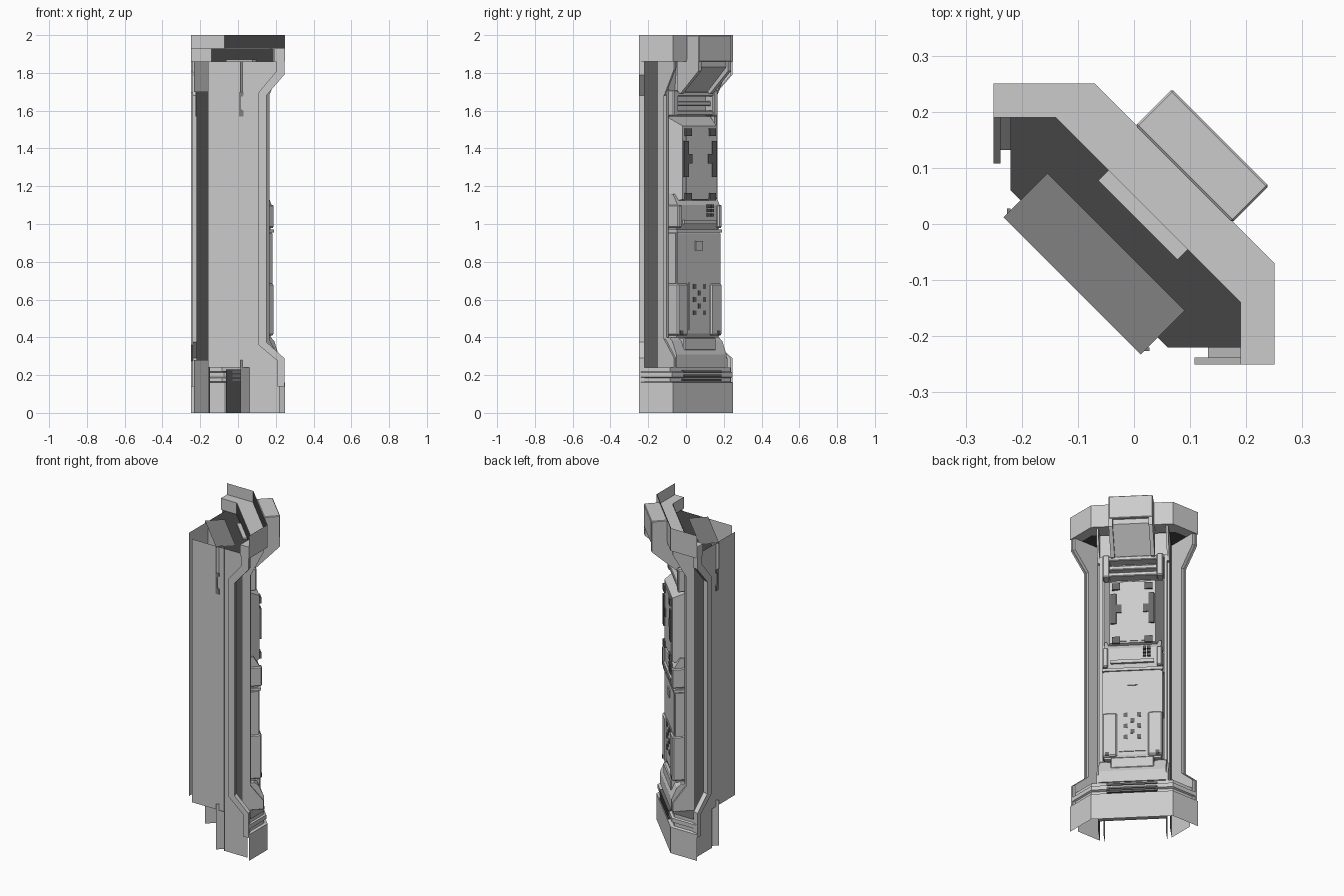
import bpy, bmesh, math

if "Cube" in bpy.data.objects:
    bpy.data.objects.remove(bpy.data.objects["Cube"])

R = math.sqrt(0.5)


def material(name, g):
    m = bpy.data.materials.new(name)
    m.diffuse_color = (g, g, g, 1)
    m.use_nodes = True
    m.node_tree.nodes["Principled BSDF"].inputs["Base Color"].default_value = m.diffuse_color
    return m


BLACK = material("near_black", .06)
DARK = material("dark_grey", .14)
MID = material("mid_grey", .22)


def diag(u, v, z):
    """u runs across the diagonal face, v points out of it."""
    return ((u + v) * R, (v - u) * R, z)


def swap(p):
    return (p[1], p[0], p[2])


def build(name, verts, faces, mat=None):
    bm = bmesh.new()
    vs = [bm.verts.new(p) for p in verts]
    for f in faces:
        bm.faces.new([vs[i] for i in f])
    bmesh.ops.recalc_face_normals(bm, faces=bm.faces)
    me = bpy.data.meshes.new(name)
    bm.to_mesh(me)
    bm.free()
    if mat:
        me.materials.append(mat)
    ob = bpy.data.objects.new(name, me)
    bpy.context.collection.objects.link(ob)
    return ob


def prism(name, a, b, mat=None):
    """Solid between two matching outlines."""
    n = len(a)
    faces = [(i, (i + 1) % n, n + (i + 1) % n, n + i) for i in range(n)]
    return build(name, a + b, faces + [tuple(range(n)), tuple(range(2 * n - 1, n - 1, -1))], mat)


def sheet(name, rows, mat=None):
    """Open surface through matching rows of points."""
    n = len(rows[0])
    faces = [(r * n + i, r * n + i + 1, (r + 1) * n + i + 1, (r + 1) * n + i)
             for r in range(len(rows) - 1) for i in range(n - 1)]
    return build(name, [p for row in rows for p in row], faces, mat)


def block(name, u0, u1, v0, v1, z0, z1, bevel=0, mat=None):
    a = [diag(u, v, z0) for u, v in ((u0, v0), (u1, v0), (u1, v1), (u0, v1))]
    ob = prism(name, a, [(p[0], p[1], z1) for p in a], mat)
    if bevel:
        m = ob.modifiers.new("bevel", 'BEVEL')
        m.width, m.segments = bevel, 1
    return ob


def across(name, u0, u1, profile, mat=None):
    """Side profile of (v, z) points extruded across the face."""
    return prism(name, [diag(u0, v, z) for v, z in profile], [diag(u1, v, z) for v, z in profile], mat)


def pair(name, u0, u1, *rest, mat=None):
    block(name + "_right", u0, u1, *rest, mat=mat)
    block(name + "_left", -u1, -u0, *rest, mat=mat)


def sheet_pair(name, rows, mat=None):
    sheet(name + "_right", rows, mat)
    sheet(name + "_left", [[swap(p) for p in r] for r in rows], mat)


def prism_pair(name, outline, y0, y1, mat=None):
    a, b = [[(x, y, z) for x, z in outline] for y in (y0, y1)]
    prism(name + "_right", a, b, mat)
    prism(name + "_left", [swap(p) for p in a], [swap(p) for p in b], mat)


def section(X, c, z, end=-0.25):
    return [(X, end, z), (X, -c, z), (-c, X, z), (end, X, z)]


# Top collar: raised outer skin, lower ledge and the dark liner behind them
sheet("top_skin", [section(.25, .07, 1.86), section(.25, .07, 2)])
band = [(p[0], p[1]) for p in section(.25, .07, 0) + section(.19, .14, 0)[::-1]]
prism("top_ledge", [(x, y, 1.86) for x, y in band], [(x, y, 1.93) for x, y in band])
sheet("collar_liner", [[diag(u, .124, z) for u in (-.226, .226)] for z in (1.931, 2)], BLACK)
sheet("ledge_liner", [[diag(u, .033, z) for u in (-.233, .233)] for z in (1.86, 1.93)], BLACK)
build("top_floor", [(.06, -.22, 1.86), (.19, -.22, 1.86), (.19, -.14, 1.86), (-.14, .19, 1.86),
                    (-.22, .19, 1.86), (-.22, .06, 1.86)], [range(6)], BLACK)

# Base skin with a groove and lip
sheet("base_skin", [section(X, .32 - X, z) for z, X in
                    ((0, .25), (.16, .25), (.165, .235), (.185, .235), (.19, .245),
                     (.215, .245), (.22, .235), (.24, .235))])
sheet("base_liner", [[diag(u, .1, z) for u in (-.19, .19)] for z in (0, .23)], BLACK)
sheet_pair("base_back", [[(.06, -.22, 0), (.22, -.22, 0)], [(.06, -.22, .24), (.22, -.22, .24)]])
sheet_pair("base_lid", [[(.06, -.22, .24), (.235, -.22, .24)], [(.212, -.071, .24), (.235, -.08, .24)]], DARK)

# Flared shaft: outer strips, deep side channels, backing of the equipment bay
flare = [(.23, .235), (.29, .235), (.38, .14), (1.68, .14), (1.8, .235), (1.86, .24)]
sheet_pair("shaft_strip", [[(.06, -.22, z), (x, -.22, z)] for z, x in flare])
for s, n in ((1, "right"), (-1, "left")):
    sheet("channel_wall_" + n, [[diag(s * .199, v, z) for v in (-.113, -.01)] for z in (0, 1.86)], DARK)
    sheet("channel_edge_" + n, [[diag(s * .199, v, z) for v in (-.01, .035)] for z in (.24, 1.86)])
    across("top_gusset_" + n, *sorted((s * .187, s * .199)), [(.0, 1.68), (.035, 1.68), (.11, 1.82), (.11, 1.86), (.0, 1.86)])
    across("bottom_gusset_" + n, *sorted((s * .187, s * .199)), [(.0, .39), (.035, .39), (.11, .29), (.11, .24), (.0, .24)])
sheet("bay_backing", [[diag(u, v, z) for u in (-.199, .199)] for v, z in
                      ((.1, .24), (.1, .29), (.014, .38), (.014, 1.68), (.03, 1.86))])

# Rim strips following the flare on both wing ends
rim = [(.245, .14), (.245, .29), (.15, .375), (.15, 1.68), (.245, 1.79), (.245, 1.86)]
inner = [(.21, .14), (.21, .275), (.108, .36), (.108, 1.695), (.2, 1.805), (.2, 1.86)]
prism_pair("rim", rim + inner[::-1], -.25, -.238)
web = [(x - .006, z) for x, z in rim] + [(x - .018, z) for x, z in rim[::-1]]
prism_pair("rim_web", web, -.238, -.22)

# Rear cover sheets, side webs and cap
sheet_pair("rear_cover", [[(-.16, -.22, .24), (.06, -.22, .24)], [(-.16, -.22, 1.86), (.06, -.22, 1.86)]])
for s, n in ((1, "right"), (-1, "left")):
    for part, z0, z1 in (("lower", 0, .28), ("upper", 1.7, 1.86)):
        sheet("%s_web_%s" % (part, n), [[diag(s * .173, v, z) for v in (-.156, -.045)] for z in (z0, z1)])
sheet("rear_cap", [[diag(u, v, 1.864) for v in (-.156, -.045)] for u in (-.173, .173)], MID)

# Front edge rails beside the equipment bay
pair("bay_rail", .172, .187, .0, .04, .36, 1.72)

# Bottom sill and vent in the base
across("bottom_sill", -.187, .187, [(.01, .40), (.06, .40), (.085, .38), (.115, .31), (.115, .24), (.01, .24)])
block("sill_step", -.12, .12, .05, .108, .33, .40, .006)
for i in range(3):
    block("base_slat", -.14, .14, .10, .126, .168 + i * .022, .18 + i * .022, 0, DARK)

# Lower cabinet
across("lower_cabinet", -.158, .158, [(.01, .40), (.085, .40), (.095, .42), (.095, .95), (.085, .97), (.01, .97)])
block("cabinet_top_strip", -.168, .168, .02, .1, .955, .972)
pair("cabinet_cheek", .085, .167, .02, .106, .41, .685, .008)
pair("cabinet_side_rib", .15, .167, .02, .09, .685, .95)
block("perforated_panel", -.075, .075, .09, .1, .44, .69)
for i, (u, z) in enumerate([(s * .037, z) for s in (-1, 1) for z in (.53, .6, .67)] + [(0, .565), (0, .635)]):
    block("panel_hole_%d" % i, u - .011, u + .011, .098, .103, z - .013, z + .013, 0, DARK)
block("cabinet_plate", -.028, .028, .09, .101, .86, .91)
pair("cheek_bolt", .13, .15, .1, .11, .415, .435, mat=DARK)

# Coupling between cabinet and screen
across("coupling", -.158, .158, [(.01, .97), (.085, .97), (.095, 1.0), (.095, 1.1), (.06, 1.16), (.01, 1.16)])
pair("coupling_post", .135, .165, .02, .108, .98, 1.1, .006)
block("coupling_lip", -.12, .12, .09, .108, 1.0, 1.02)
for i in range(3):
    for j in range(2):
        block("button", -.1 + j * .024, -.082 + j * .024, .09, .108, 1.04 + i * .023, 1.056 + i * .023, 0, DARK)

# Screen unit with chamfered housing
outer = [diag(u, .015, z) for u, z in ((-.165, 1.11), (.165, 1.11), (.165, 1.57), (-.165, 1.57))]
front = [diag(u, .1, z) for u, z in ((-.127, 1.13), (.127, 1.13), (.127, 1.52), (-.127, 1.52))]
prism("screen_housing", outer, front)
block("screen", -.1, .1, .09, .104, 1.14, 1.5)
for s in (-1, 1):
    for z in (1.14, 1.48):
        block("screen_corner", s * .09 - .022, s * .09 + .022, .095, .112, z - .015, z + .025, 0, DARK)
    block("screen_clip", s * .105 - .016, s * .105 + .016, .095, .111, 1.25, 1.44, 0, DARK)
    block("screen_tab", s * .075 - .015, s * .075 + .015, .095, .11, 1.32, 1.37, 0, DARK)

# Ribs above the screen
for z, v in ((1.575, .07), (1.625, .055), (1.675, .07)):
    block("upper_rib", -.15, .15, .01, v, z, z + .025, .004)
pair("upper_clamp", .13, .168, .01, .075, 1.57, 1.71, .006)

# Overhanging head bracket
across("head_bracket", -.1, .1, [(.01, 1.7), (.06, 1.7), (.2, 1.83), (.2, 1.87), (.01, 1.87)])
for s, n in ((1, "right"), (-1, "left")):
    across("head_cheek_" + n, *sorted((s * .1, s * .122)),
           [(.053, 1.69), (.08, 1.69), (.215, 1.81), (.215, 1.87), (.053, 1.87)])
block("head_block", -.122, .122, .126, .218, 1.86, 2, .004)

# Hook handles on the rear covers
prism_pair("rear_handle", [(.005, 1.57), (.028, 1.57), (.028, 1.6), (.015, 1.61), (.015, 1.67),
                           (.028, 1.68), (.028, 1.7), (.005, 1.7)], -.226, -.22, MID)
